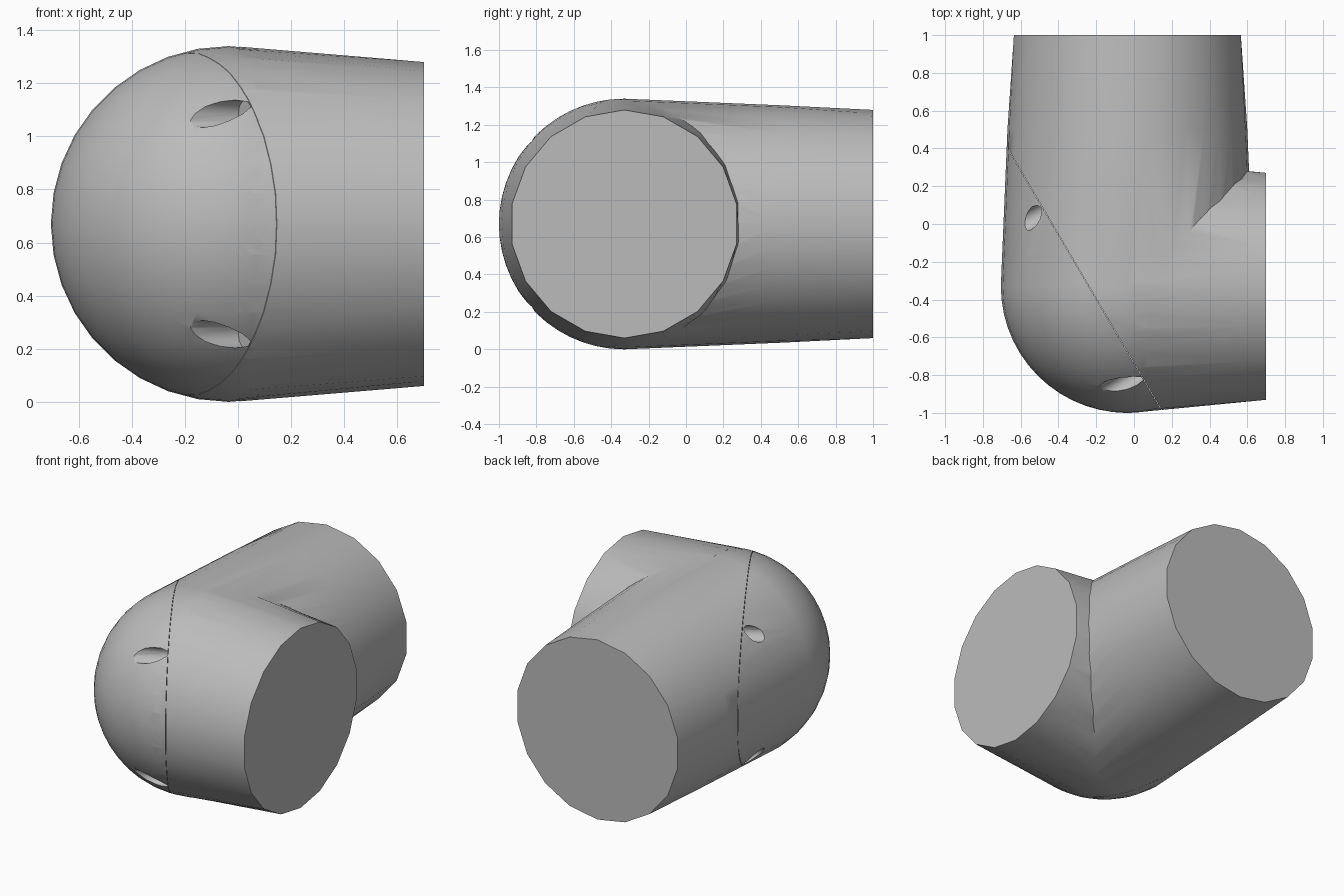
import bpy, bmesh, math
from mathutils import Vector

if "Cube" in bpy.data.objects:
    bpy.data.objects.remove(bpy.data.objects["Cube"])

CENTER = Vector((-0.035, -0.33, 0.67))
RADIUS, END_RADIUS, SIDES = 0.67, 0.61, 36
SEAM_DIR = Vector((0.507, -0.862, 0)).normalized()
SEAM_NORMAL = Vector((SEAM_DIR.y, -SEAM_DIR.x, 0))
SEAM_POINT = CENTER + SEAM_NORMAL * 0.175

grey = bpy.data.materials.new("plain_grey")
grey.use_nodes = True
grey.diffuse_color = (0.5, 0.5, 0.5, 1)
grey.node_tree.nodes["Principled BSDF"].inputs["Base Color"].default_value = (0.5, 0.5, 0.5, 1)


def make_object(name, bm):
    bmesh.ops.recalc_face_normals(bm, faces=bm.faces)
    mesh = bpy.data.meshes.new(name)
    bm.to_mesh(mesh)
    bm.free()
    mesh.materials.append(grey)
    obj = bpy.data.objects.new(name, mesh)
    bpy.context.collection.objects.link(obj)
    return obj


def lathe(name, profile, axis):
    """Turn (distance, radius) pairs around a horizontal axis; the open end is a half-count polygon."""
    bm = bmesh.new()
    rings = []
    for k, (dist, rad) in enumerate(profile):
        ring = []
        for i in range(SIDES):
            a = math.tau * i / SIDES
            r = rad
            if k == len(profile) - 1 and i % 2:
                r *= math.cos(math.tau / SIDES)
            side, up = r * math.sin(a), r * math.cos(a)
            offset = (dist, side, up) if axis == "x" else (side, dist, up)
            ring.append(bm.verts.new(CENTER + Vector(offset)))
        rings.append(ring)
    for low, high in zip(rings, rings[1:]):
        for i in range(SIDES):
            j = (i + 1) % SIDES
            bm.faces.new((low[i], low[j], high[j], high[i]))
    bm.faces.new(rings[0])
    bm.faces.new(rings[-1])
    return make_object(name, bm)


def boolean(target, tool, operation):
    mod = target.modifiers.new("cut", "BOOLEAN")
    mod.operation, mod.solver, mod.object = operation, "EXACT", tool
    bpy.context.view_layer.objects.active = target
    bpy.ops.object.modifier_apply(modifier=mod.name)
    bpy.data.objects.remove(tool)


def seam_half(name, source, keep_outer, gap):
    """Keep one closed side of the shell at the slanted seam."""
    bm = bmesh.new()
    bm.from_mesh(source.data)
    cut = bmesh.ops.bisect_plane(
        bm, geom=bm.verts[:] + bm.edges[:] + bm.faces[:], dist=1e-5,
        plane_co=SEAM_POINT + SEAM_NORMAL * gap, plane_no=SEAM_NORMAL,
        clear_inner=keep_outer, clear_outer=not keep_outer)
    edges = [e for e in cut["geom_cut"] if isinstance(e, bmesh.types.BMEdge)]
    bmesh.ops.holes_fill(bm, edges=edges)
    return make_object(name, bm)


# Rounded long branch and plain short branch
steps = 14
dome = [(-RADIUS * math.cos(t), RADIUS * math.sin(t))
        for t in (max(0.02, math.pi / 2 * k / steps) for k in range(steps + 1))]
elbow = lathe("elbow", dome + [(0.83, 0.635), (1.33, END_RADIUS)], "y")
branch = lathe("branch", [(0.04, 0.668), (0.735, END_RADIUS)], "x")
boolean(elbow, branch, "UNION")

# Split into body and cap along the seam
body = seam_half("elbow_body", elbow, False, 0)
cap = seam_half("elbow_cap", elbow, True, 0.002)
bpy.data.objects.remove(elbow)

# Four screw holes through the cap, square to the seam
for along in (0.425, -0.567):
    for height in (-0.415, 0.415):
        bm = bmesh.new()
        bmesh.ops.create_cone(bm, cap_ends=True, segments=12, radius1=0.052,
                              radius2=0.052, depth=0.8)
        cutter = make_object("hole_cutter", bm)
        cutter.hide_render = True
        cutter.rotation_mode = "QUATERNION"
        cutter.rotation_quaternion = SEAM_NORMAL.to_track_quat("Z", "Y")
        cutter.location = (SEAM_POINT + SEAM_DIR * along + SEAM_NORMAL * 0.38
                           + Vector((0, 0, height)))
        bpy.context.view_layer.update()
        boolean(cap, cutter, "DIFFERENCE")

# Smooth shading with crisp rims
for obj in (body, cap):
    bpy.ops.object.select_all(action="DESELECT")
    obj.select_set(True)
    bpy.context.view_layer.objects.active = obj
    bpy.ops.object.shade_smooth_by_angle(angle=math.radians(35))
